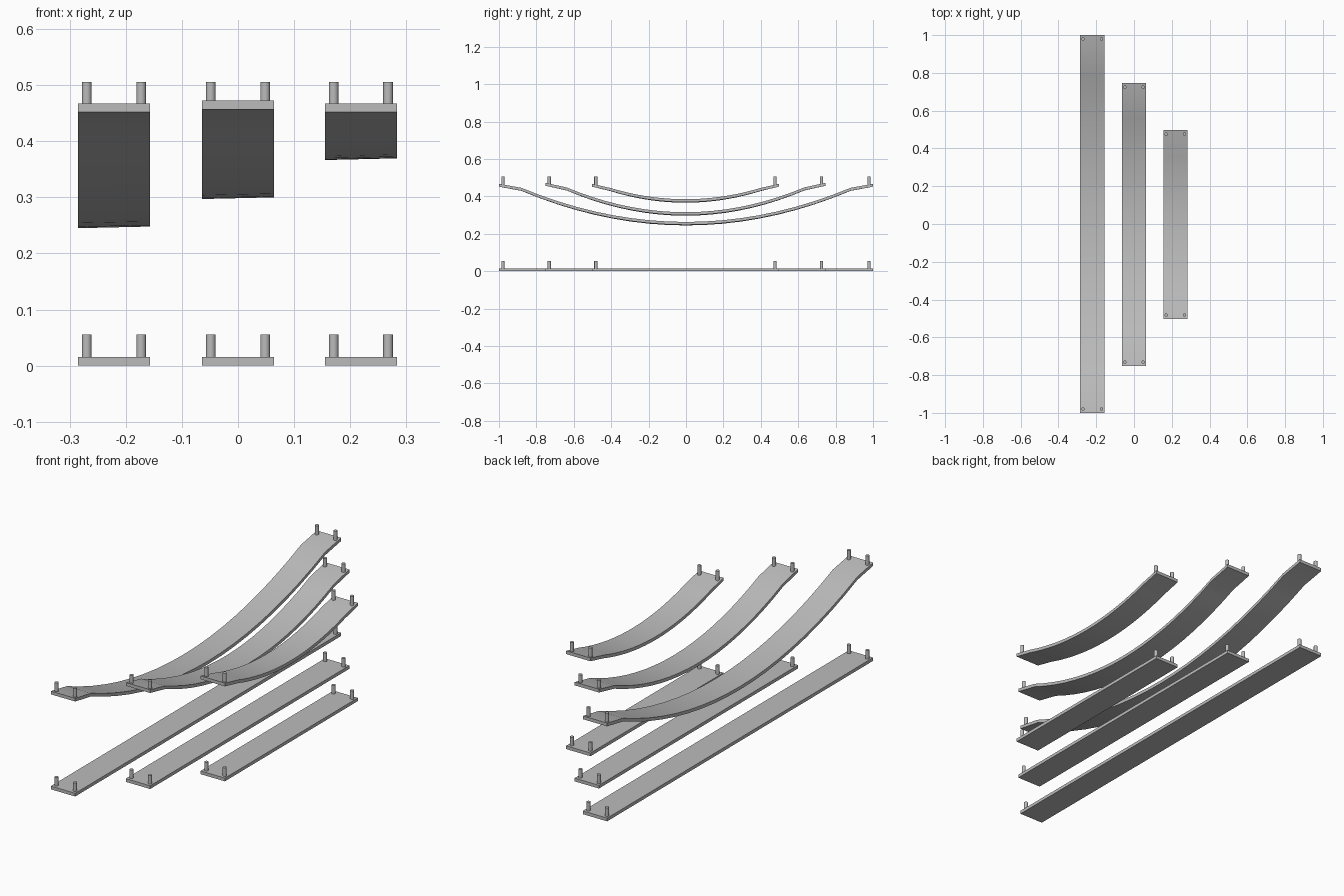
import bpy, bmesh
from math import radians

cube = bpy.data.objects.get("Cube")
if cube:
    bpy.data.objects.remove(cube, do_unlink=True)

GREY = (0.5, 0.5, 0.5, 1)
grey = bpy.data.materials.new("plain grey")
grey.diffuse_color = GREY
grey.use_nodes = True
grey.node_tree.nodes["Principled BSDF"].inputs["Base Color"].default_value = GREY

WIDTH, THICK = 0.128, 0.0155
PEG_X, PEG_INSET, PEG_R = 0.0485, 0.021, 0.0087


def finish(bm, name):
    bmesh.ops.recalc_face_normals(bm, faces=bm.faces)
    mesh = bpy.data.meshes.new(name)
    bm.to_mesh(mesh)
    bm.free()
    mesh.materials.append(grey)
    obj = bpy.data.objects.new(name, mesh)
    bpy.context.collection.objects.link(obj)
    bpy.ops.object.select_all(action='DESELECT')
    obj.select_set(True)
    bpy.context.view_layer.objects.active = obj
    bpy.ops.object.shade_smooth_by_angle(angle=radians(30))
    return obj


def plank(name, x, path, twist=0.0):
    """Sweep a rectangular section along (y, underside z) points."""
    bm = bmesh.new()
    rings = []
    half = abs(path[0][0])
    for y, z in path:
        lean = twist * (1 - (y / half) ** 2)
        rings.append([bm.verts.new((x + sx * WIDTH / 2, y, z + sx * lean + dz))
                      for sx, dz in ((-1, 0), (1, 0), (1, THICK), (-1, THICK))])
    for a, b in zip(rings, rings[1:]):
        for i in range(4):
            j = (i + 1) % 4
            bm.faces.new((a[i], a[j], b[j], b[i]))
    bm.faces.new(rings[0])
    bm.faces.new(rings[-1])
    return finish(bm, name)


def pegs(name, x, y0, half, bottom, top):
    """Four upright pegs at the plank corners."""
    bm = bmesh.new()
    for sx in (-1, 1):
        for sy in (-1, 1):
            made = bmesh.ops.create_cone(bm, cap_ends=True, segments=16, radius1=PEG_R,
                                         radius2=PEG_R, depth=top - bottom)
            bmesh.ops.translate(bm, verts=made["verts"],
                                vec=(x + sx * PEG_X, y0 + sy * (half - PEG_INSET),
                                     (top + bottom) / 2))
    return finish(bm, name)


def sagging_path(half, end_z, knee_y, knee_z, low_z, steps=18):
    """Gently sloped tips joined by a parabolic sag."""
    path = [(-half, end_z)]
    for i in range(steps + 1):
        t = 2 * i / steps - 1
        path.append((t * knee_y, low_z + (knee_z - low_z) * t * t))
    return path + [(half, end_z)]


# name, x, y centre, half length, tip z, knee y, knee z, lowest z
SETS = (
    ("long", -0.221, 0.0, 1.0, 0.452, 0.88, 0.43, 0.2465),
    ("medium", 0.0, -0.003, 0.749, 0.457, 0.635, 0.432, 0.2985),
    ("short", 0.219, -0.003, 0.5, 0.452, 0.405, 0.43, 0.368),
)

for size, x, y0, half, tip, knee_y, knee_z, low in SETS:
    # straight plank lying on the floor
    flat = plank(size + "_flat_plank", x, [(-half, 0), (half, 0)])
    flat.location.y = y0
    pegs(size + "_flat_pegs", x, y0, half, THICK / 2, 0.056)
    # sagging plank above it
    curved = plank(size + "_curved_plank", x,
                   sagging_path(half, tip, knee_y, knee_z, low), twist=0.0015)
    curved.location.y = y0
    pegs(size + "_curved_pegs", x, y0, half, tip + THICK / 4, 0.506)
